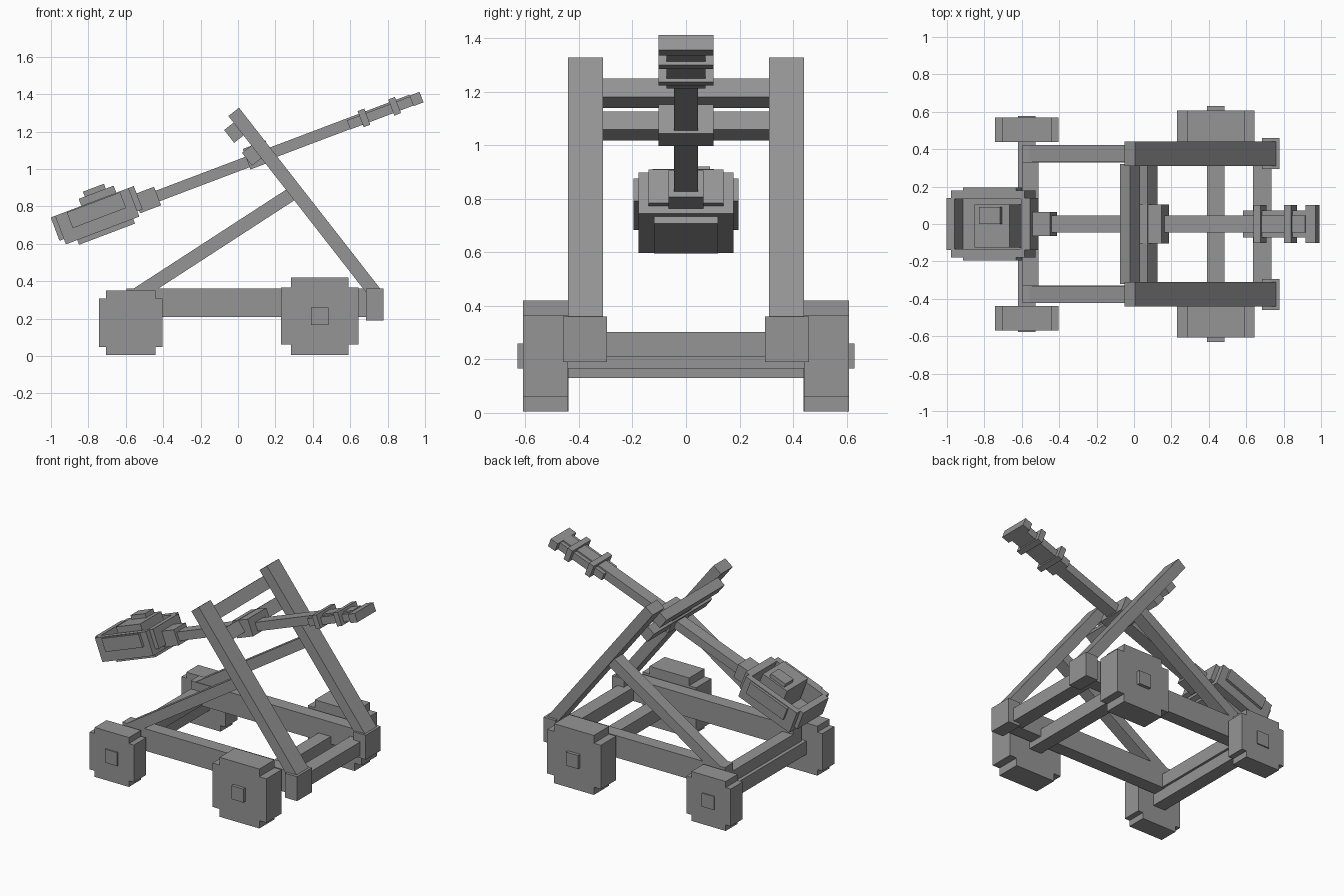
import bpy, bmesh, math
from mathutils import Matrix, Vector

if "Cube" in bpy.data.objects:
    bpy.data.objects.remove(bpy.data.objects["Cube"])

grey = bpy.data.materials.new("plain_grey")
grey.diffuse_color = (0.3, 0.3, 0.3, 1)
grey.use_nodes = True
grey.node_tree.nodes["Principled BSDF"].inputs["Base Color"].default_value = grey.diffuse_color


def box(name, lo, hi, frame=Matrix.Identity(4)):
    """Box between two corners, placed in a local frame."""
    lo, hi = Vector(lo), Vector(hi)
    bm = bmesh.new()
    bmesh.ops.create_cube(bm, size=1)
    size = hi - lo
    bm.transform(frame @ Matrix.Translation((lo + hi) / 2) @ Matrix.Diagonal((*size, 1)))
    mesh = bpy.data.meshes.new(name)
    bm.to_mesh(mesh)
    bm.free()
    mesh.materials.append(grey)
    ob = bpy.data.objects.new(name, mesh)
    bpy.context.collection.objects.link(ob)
    return ob


def tilted(x, z, dx, dz):
    """Frame at (x, z) whose local x axis runs along (dx, dz)."""
    return Matrix.Translation((x, 0, z)) @ Matrix.Rotation(-math.atan2(dz, dx), 4, 'Y')


def pair(name, lo, hi, frame=Matrix.Identity(4)):
    """The same box on both sides of the machine."""
    box(name + "_back", lo, hi, frame)
    box(name + "_front", (lo[0], -hi[1], lo[2]), (hi[0], -lo[1], hi[2]), frame)


# Wheels: two crossed blocks each, joined by square axles
def wheel_set(name, x, z, wide, tall, y0, y1, hub):
    pair(name + "_wheel_wide", (x - wide[0], y0, z - wide[1]), (x + wide[0], y1, z + wide[1]))
    pair(name + "_wheel_tall", (x - tall[0], y0, z - tall[1]), (x + tall[0], y1, z + tall[1]))
    box(name + "_axle", (x - .047, -hub, z - .047), (x + .047, hub, z + .047))


wheel_set("small", -.573, .177, (.17, .13), (.132, .172), .438, .57, .578)
wheel_set("large", .437, .213, (.207, .153), (.153, .207), .44, .608, .63)

# Base frame
pair("side_rail", (-.595, .33, .207), (.72, .423, .36))
pair("foot_block", (.685, .295, .19), (.777, .46, .36))
box("end_beam", (.635, -.34, .21), (.735, .34, .303))
box("tail_beam", (-.595, -.34, .21), (-.51, .34, .303))

# Leaning posts, cross bars and braces
post = tilted(-.023, 1.305, .615, -.788)
pair("post", (0, .31, -.036), (1.25, .44, .036), post)
box("top_bar", (.005 + .04, -.32, -.1), (.132, .32, -.034), post)
box("pivot_bar", (.2, -.32, -.1), (.287, .32, -.034), post)
brace = tilted(-.5, .355, .786, .51)
pair("brace", (-.06, .335, -.036), (.937, .423, .036), brace)

# Throwing arm with pivot collar
arm = tilted(-.43, .855, .935, .354)
box("arm", (-.05, -.045, -.03), (1.45, .045, .03), arm)
box("pivot_collar", (.515, -.103, -.043), (.645, .103, .074), arm)

# Handle with bands and end block
box("handle", (1.09, -.072, -.032), (1.46, .072, .02), arm)
for i, u in enumerate((1.18, 1.355)):
    box("handle_band_%d" % (i + 1), (u - .019, -.102, -.046), (u + .019, .102, .046), arm)
box("handle_end", (1.45, -.102, -.035), (1.507, .102, .025), arm)

# Bucket: socket, floor, walls and side plates
box("bucket_socket", (-.12, -.065, -.053), (0, .065, .053), arm)
box("bucket_floor", (-.485, -.12, -.095), (-.165, .12, -.06), arm)
box("bucket_base", (-.55, -.178, -.068), (-.13, .178, -.035), arm)
pair("bucket_side", (-.55, .135, -.04), (-.13, .178, .095), arm)
box("bucket_outer_end", (-.575, -.14, -.038), (-.53, .14, .095), arm)
box("bucket_inner_end", (-.15, -.14, -.038), (-.1, .14, .095), arm)
pair("bucket_plate", (-.485, .17, 0), (-.18, .196, .09), arm)

# Stone resting in the bucket
box("stone", (-.4, -.125, -.04), (-.2, .105, .135), arm)
box("stone_top", (-.365, 0, .13), (-.245, .09, .163), arm)
